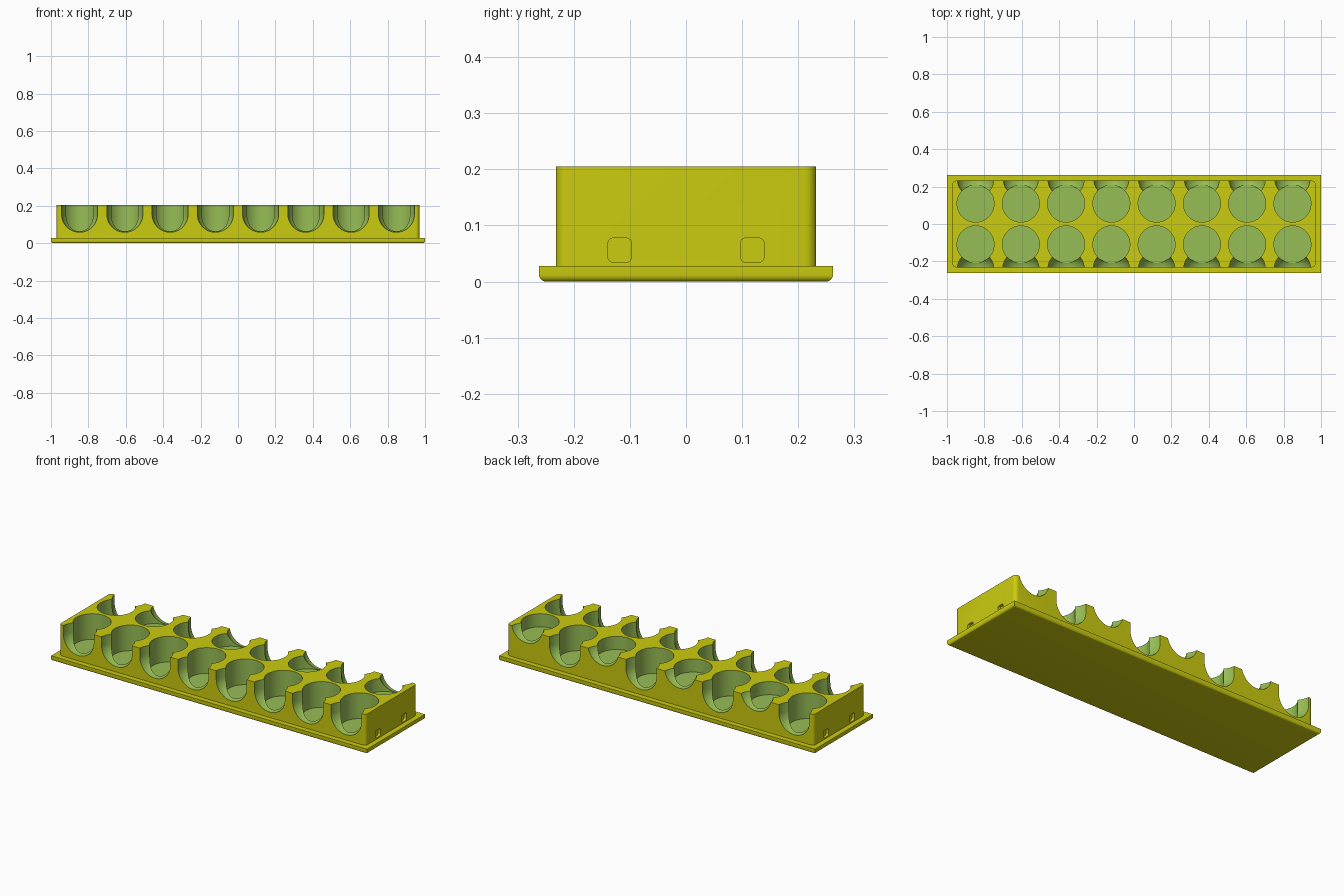
import bpy, bmesh, math
from mathutils import Vector

if "Cube" in bpy.data.objects:
    bpy.data.objects.remove(bpy.data.objects["Cube"])


def material(name, rgb):
    m = bpy.data.materials.new(name)
    m.use_nodes = True
    m.diffuse_color = (*rgb, 1)
    m.node_tree.nodes["Principled BSDF"].inputs["Base Color"].default_value = (*rgb, 1)
    return m


yellow = material("yellow", (0.60, 0.60, 0.005))
green = material("soft green", (0.31, 0.51, 0.09))


def make_object(name, bm, mat):
    bmesh.ops.recalc_face_normals(bm, faces=bm.faces)
    mesh = bpy.data.meshes.new(name)
    bm.to_mesh(mesh)
    bm.free()
    mesh.materials.append(mat)
    ob = bpy.data.objects.new(name, mesh)
    bpy.context.collection.objects.link(ob)
    return ob


def add_box(bm, centre, size):
    verts = bmesh.ops.create_cube(bm, size=1)["verts"]
    for v in verts:
        v.co = Vector(centre) + Vector(a * b for a, b in zip(v.co, size))
    return list({e for v in verts for e in v.link_edges})


def round_edges(bm, edges, radius, segments=5):
    bmesh.ops.bevel(bm, geom=edges, offset=radius, segments=segments,
                    profile=0.5, affect="EDGES")


def along(edge, axis):
    d = edge.verts[0].co - edge.verts[1].co
    return abs(d[axis]) > 0.9 * d.length


def add_lathe(bm, x, y, profile, steps=48):
    """Closed solid of revolution; the first and last points lie on the axis."""
    rings = []
    for r, z in profile:
        if r == 0:
            rings.append([bm.verts.new((x, y, z))] * steps)
        else:
            angles = [2 * math.pi * k / steps for k in range(steps)]
            rings.append([bm.verts.new((x + r * math.cos(a), y + r * math.sin(a), z))
                          for a in angles])
    for low, high in zip(rings, rings[1:]):
        for k in range(steps):
            n = (k + 1) % steps
            corners = dict.fromkeys((low[k], low[n], high[n], high[k]))
            bm.faces.new(list(corners))


def apply_boolean(target, tool, operation):
    mod = target.modifiers.new(operation, "BOOLEAN")
    mod.object = tool
    mod.operation = operation
    mod.solver = "EXACT"
    mod.material_mode = "TRANSFER"
    bpy.context.view_layer.objects.active = target
    bpy.ops.object.modifier_apply(modifier=mod.name)
    bpy.data.objects.remove(tool)


# Main block with rounded upright corners
BASE_TOP, TOP = 0.028, 0.205
bm = bmesh.new()
edges = add_box(bm, (0, 0, (0.014 + TOP) / 2), (1.94, 0.464, TOP - 0.014))
round_edges(bm, [e for e in edges if along(e, 2)], 0.02)
tray = make_object("tray", bm, yellow)

# Base flange with a rounded underside rim
bm = bmesh.new()
edges = add_box(bm, (0, 0, BASE_TOP / 2), (2, 0.524, BASE_TOP))
round_edges(bm, [e for e in edges if all(v.co.z < 0.001 for v in e.verts)], 0.012)
apply_boolean(tray, make_object("base_flange", bm, yellow), "UNION")

# Two rows of round wells, each with a round-bottomed finger scoop in the side
PITCH, ROW_Y, WELL_R = 0.242, 0.109, 0.099
SCOOP_Y, SCOOP_R = 0.24, 0.097
wells, scoops = bmesh.new(), bmesh.new()
for side in (-1, 1):
    for i in range(8):
        x = (i - 3.5) * PITCH
        # Every second well of the back row is shallow
        floor = 0.13 if side > 0 and i % 2 else 0.058
        add_lathe(wells, x, side * ROW_Y,
                  [(0, floor), (WELL_R, floor), (WELL_R, 0.4), (0, 0.4)])
        bowl = [(SCOOP_R * math.sin(t), floor + SCOOP_R * (1 - math.cos(t)))
                for t in (math.pi / 2 * k / 12 for k in range(1, 13))]
        add_lathe(scoops, x, side * SCOOP_Y,
                  [(0, floor)] + bowl + [(SCOOP_R, 0.4), (0, 0.4)])
apply_boolean(tray, make_object("well_cutter", wells, green), "DIFFERENCE")
apply_boolean(tray, make_object("scoop_cutter", scoops, green), "DIFFERENCE")

# Small rounded latch pockets in both ends
pockets = bmesh.new()
for end in (-1, 1):
    for side in (-1, 1):
        add_box(pockets, (end * 0.972, side * 0.118, 0.056), (0.036, 0.042, 0.043))
round_edges(pockets, [e for e in pockets.edges if along(e, 0)], 0.009, 4)
apply_boolean(tray, make_object("pocket_cutter", pockets, yellow), "DIFFERENCE")

# Smooth curved walls, crisp rims
bpy.ops.object.select_all(action="DESELECT")
tray.select_set(True)
bpy.context.view_layer.objects.active = tray
bpy.ops.object.shade_smooth_by_angle(angle=math.radians(30))
